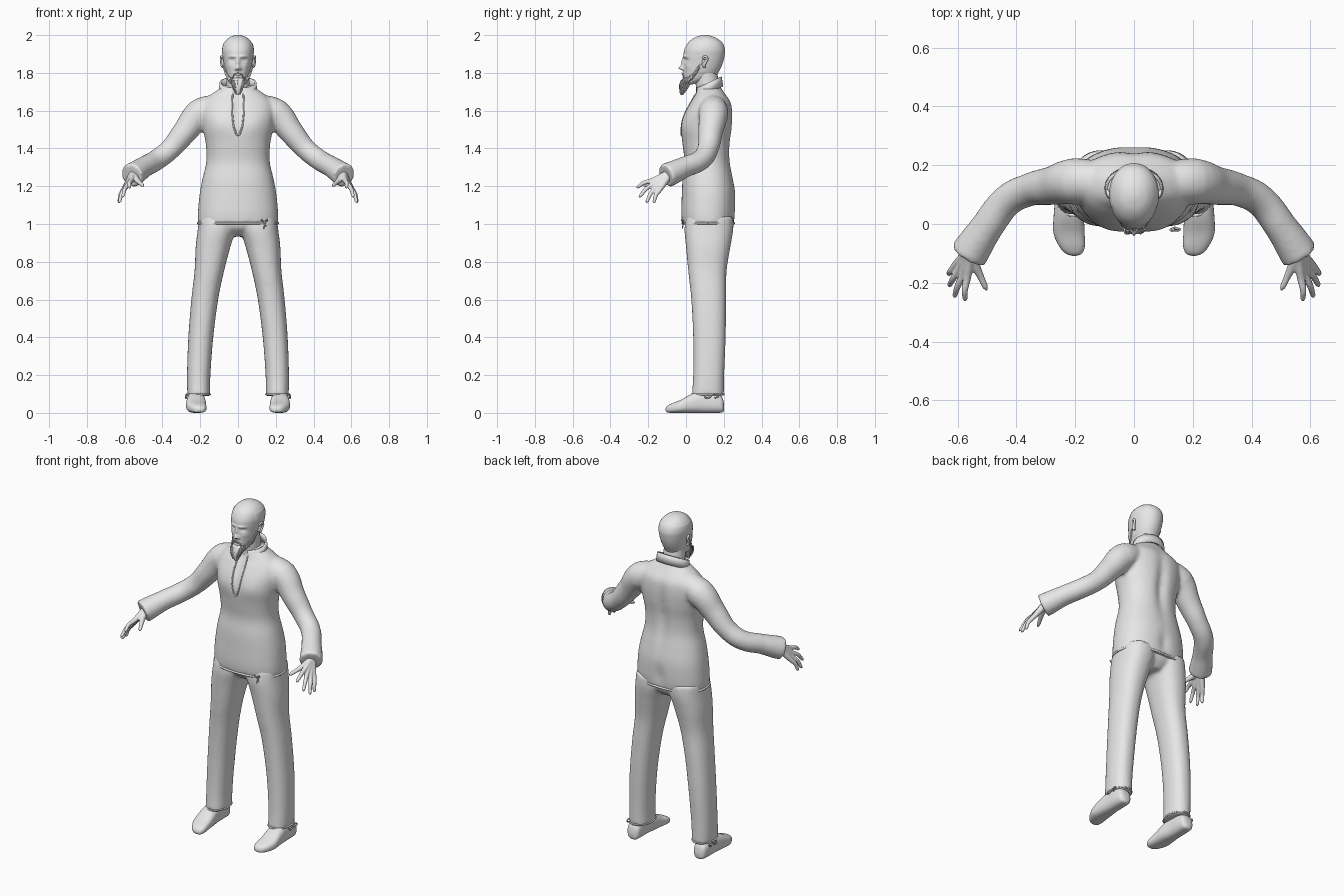
import bpy, bmesh, math, random
from mathutils import Vector

random.seed(4)
if "Cube" in bpy.data.objects:
    bpy.data.objects.remove(bpy.data.objects["Cube"])

grey = bpy.data.materials.new("light_grey")
grey.use_nodes = True
grey.diffuse_color = (0.8, 0.8, 0.8, 1)
grey.node_tree.nodes["Principled BSDF"].inputs["Base Color"].default_value = (0.8, 0.8, 0.8, 1)


def add_object(name, data):
    ob = bpy.data.objects.new(name, data)
    bpy.context.collection.objects.link(ob)
    data.materials.clear()
    data.materials.append(grey)
    return ob


def finish(name, bm):
    bmesh.ops.recalc_face_normals(bm, faces=bm.faces)
    for f in bm.faces:
        f.smooth = True
    me = bpy.data.meshes.new(name)
    bm.to_mesh(me)
    bm.free()
    return add_object(name, me)


def bake(ob):
    """Turn a curve or modified object into a plain mesh object."""
    bpy.context.view_layer.update()
    dg = bpy.context.evaluated_depsgraph_get()
    me = bpy.data.meshes.new_from_object(ob.evaluated_get(dg))
    name = ob.name
    bpy.data.objects.remove(ob)
    new = add_object(name, me)
    for p in me.polygons:
        p.use_smooth = True
        p.material_index = 0
    return new


def loft(name, rows, axis="z", side=1, segs=48, steps=5, power=2.3):
    """Rows are (position, centre x, half width, low, high); smoothly interpolated."""
    rows = [Vector(r) for r in rows]
    dense = []
    for i in range(len(rows) - 1):
        a, b = rows[max(i - 1, 0)], rows[i]
        c, d = rows[i + 1], rows[min(i + 2, len(rows) - 1)]
        for k in range(steps):
            t = k / steps
            dense.append(b + (c - a) * (t / 2) + (2 * a - 5 * b + 4 * c - d) * (t * t / 2)
                         + (3 * b - a - 3 * c + d) * (t ** 3 / 2))
    dense.append(rows[-1])
    bm = bmesh.new()
    rings = []
    for pos, cx, hw, lo, hi in dense:
        ring = []
        for k in range(segs):
            ang = math.tau * k / segs
            c, s = math.cos(ang), math.sin(ang)
            u = math.copysign(abs(c) ** (2 / power), c)
            v = math.copysign(abs(s) ** (2 / power), s)
            x, w = side * cx + hw * u, (lo + hi) / 2 + (hi - lo) / 2 * v
            ring.append(bm.verts.new((x, w, pos) if axis == "z" else (x, pos, w)))
        rings.append(ring)
    for r, q in zip(rings, rings[1:]):
        for k in range(segs):
            n = (k + 1) % segs
            bm.faces.new((r[k], r[n], q[n], q[k]))
    bm.faces.new(rings[0])
    bm.faces.new(rings[-1])
    return finish(name, bm)


def tube(name, paths, side=1, res=4):
    """Tapered tubes through (x, y, z, radius) points."""
    cu = bpy.data.curves.new(name, "CURVE")
    cu.dimensions = "3D"
    cu.bevel_depth, cu.bevel_resolution, cu.resolution_u = 1, res, 5
    cu.use_fill_caps = True
    for path in paths:
        sp = cu.splines.new("BEZIER")
        sp.bezier_points.add(len(path) - 1)
        for bp, (x, y, z, r) in zip(sp.bezier_points, path):
            bp.co, bp.radius = (x * side, y, z), r
            bp.handle_left_type = bp.handle_right_type = "AUTO"
    return bake(add_object(name, cu))


def fuse(name, parts, voxel, smooth):
    """Merge overlapping parts into one smooth skin."""
    bm = bmesh.new()
    for p in parts:
        bm.from_mesh(p.data)
        bpy.data.objects.remove(p)
    ob = finish(name, bm)
    m = ob.modifiers.new("skin", "REMESH")
    m.mode, m.voxel_size = "VOXEL", voxel
    m = ob.modifiers.new("soften", "SMOOTH")
    m.iterations, m.factor = smooth, 0.5
    return bake(ob)


def bump(ob, facing, mid, spots):
    """Soft pushes along y: (x, z, push, x spread, z spread)."""
    for v in ob.data.vertices:
        if (v.co.y - mid) * facing > 0:
            x, z = v.co.x, v.co.z
            v.co.y += sum(d * math.exp(-((x - a) / sx) ** 2 - ((z - b) / sz) ** 2)
                          for a, b, d, sx, sz in spots)


# Tunic body with chest, spine and neck slit, then sleeves
body = loft("body", [
    (1.00, 0, .212, -.02, .255), (1.06, 0, .212, -.025, .262), (1.16, 0, .203, -.022, .262),
    (1.24, 0, .188, -.018, .25), (1.33, 0, .168, -.008, .235), (1.42, 0, .17, -.018, .235),
    (1.50, 0, .185, -.025, .245), (1.58, 0, .195, -.01, .248), (1.64, 0, .185, .02, .24),
    (1.68, 0, .15, .045, .215), (1.715, 0, .1, .06, .19), (1.735, 0, .07, .075, .18)], segs=72)
bump(body, -1, .11, [(0, 1.62, .015, .02, .09), (.09, 1.53, -.008, .06, .05),
                     (-.09, 1.53, -.008, .06, .05)])
bump(body, 1, .11, [(0, 1.45, -.018, .03, .17), (0, 1.07, -.012, .03, .06)])
sleeves = [tube("sleeve", [[(.1, .14, 1.62, .07), (.2, .145, 1.585, .08), (.28, .13, 1.49, .066),
                            (.36, .115, 1.395, .056), (.43, .08, 1.34, .055),
                            (.5, -.01, 1.30, .056), (.55, -.085, 1.265, .064),
                            (.563, -.106, 1.256, .066)]], s, 8) for s in (1, -1)]
tunic = fuse("tunic", [body] + sleeves, .01, 6)

# Trousers: two legs and a seat
legs = [loft("leg", [
    (.09, .208, .06, .03, .2), (.2, .208, .062, .038, .202), (.4, .197, .066, .038, .21),
    (.6, .176, .071, .028, .212), (.75, .152, .078, .012, .215), (.88, .132, .092, 0, .235),
    (.97, .113, .1, -.008, .25), (1.04, .105, .1, .0, .25)], side=s) for s in (1, -1)]
seat = loft("seat", [(.935, 0, .05, .06, .2), (.98, 0, .13, .01, .235), (1.04, 0, .19, 0, .24)])
fuse("trousers", legs + [seat], .01, 6)


def on_tunic(x, z):
    """Front surface depth of the tunic."""
    hit, loc, _, _ = tunic.ray_cast(Vector((x, -1, z)), Vector((0, 1, 0)))
    return loc.y if hit else .06


# Edge of the neck slit and hems
slit = [(-.028, 1.69), (-.031, 1.64), (-.028, 1.56), (-.016, 1.495), (0, 1.47)]
slit += [(-x, z) for x, z in reversed(slit[:-1])]
tube("neck_slit_edge", [[(x, on_tunic(x, z), z, .0045) for x, z in slit]])
hem = []
for k in range(37):
    a = math.tau * k / 36
    c, s = math.cos(a), math.sin(a)
    hem.append((.211 * math.copysign(abs(c) ** .87, c),
                .1175 + .136 * math.copysign(abs(s) ** .87, s), 1.004, .006))
tube("tunic_hem", [hem])

# Stand collar, lower at the front and open there
bm = bmesh.new()
rows = []
for hw, depth, h in ((.1, .075, -.02), (.1, .071, .01), (.097, .067, .035)):
    row = []
    for k in range(41):
        a = -math.pi / 2 + .25 + (math.tau - .5) * k / 40
        y = .122 + depth * math.sin(a)
        row.append(bm.verts.new((hw * math.cos(a), y, 1.715 + h + (y - .122) * .45)))
    rows.append(row)
for r, q in zip(rows, rows[1:]):
    for k in range(40):
        bm.faces.new((r[k], r[k + 1], q[k + 1], q[k]))
collar = finish("collar", bm)
mod = collar.modifiers.new("thickness", "SOLIDIFY")
mod.thickness = .009

# Head and neck
tube("neck", [[(0, .125, 1.66, .072), (0, .115, 1.73, .062), (0, .1, 1.82, .06)]], 1, 8)
head = loft("head", [
    (1.738, 0, .018, 0, .03), (1.75, 0, .036, -.008, .07), (1.775, 0, .054, -.012, .15),
    (1.81, 0, .066, -.013, .176), (1.85, 0, .074, -.012, .194), (1.89, 0, .08, -.013, .204),
    (1.925, 0, .082, -.008, .206), (1.96, 0, .073, .012, .192), (1.985, 0, .05, .042, .16),
    (1.997, 0, .024, .075, .128), (2.0, 0, .004, .095, .105)], segs=96, steps=9, power=2.1)
face = [(0, 1.826, -.026, .012, .011), (0, 1.855, -.013, .009, .022),
        (0, 1.79, -.008, .018, .005), (0, 1.783, .006, .018, .003), (0, 1.776, -.008, .015, .005)]
for s in (1, -1):
    face += [(s * .031, 1.868, .012, .015, .009), (s * .03, 1.868, -.006, .009, .005),
             (s * .028, 1.887, -.007, .02, .006), (s * .013, 1.82, -.008, .006, .006),
             (s * .045, 1.835, -.004, .015, .014)]
bump(head, -1, .04, face)
for v in head.data.vertices:  # close-cropped hair stands slightly proud
    if v.co.y > .06 and 1.80 < v.co.z < 1.96:
        v.co.x *= 1.025
for s in (1, -1):
    tube("ear", [[(.078, .1, 1.828, .006), (.084, .095, 1.84, .008), (.088, .106, 1.862, .007),
                  (.09, .112, 1.876, .006), (.087, .1, 1.887, .006), (.08, .088, 1.876, .005)],
                 [(.076, .092, 1.84, .01), (.08, .098, 1.872, .011)]], s)

# Beard core with loose strands along chin and jaw
loft("beard", [(1.682, 0, .005, -.026, -.016), (1.705, 0, .017, -.034, .002),
               (1.735, 0, .03, -.034, .02), (1.762, 0, .036, -.024, .025),
               (1.775, 0, .02, -.014, .015)], segs=32)
strands = []
for _ in range(60):
    x, y = random.uniform(-.036, .036), random.uniform(-.026, .014)
    tip = random.uniform(1.685, 1.725)
    strands.append([(x, y, 1.762, .003), (x * .85, y - .008, 1.735, .0045),
                    (x * .4, y * .5 - .02, tip, .001)])
for k in range(36):
    t, s = (k // 2) / 17, 1 - 2 * (k % 2)
    x, y, z = .038 + .036 * t, -.004 + .075 * t, 1.762 + .07 * t * t
    strands.append([(s * x, y, z + .014, .003), (s * (x + .003), y, z, .004),
                    (s * x * .94, y - .006, z - random.uniform(.012, .024), .001)])
for s in (1, -1):
    strands.append([(0, -.021, 1.799, .003), (s * .016, -.017, 1.794, .004),
                    (s * .029, -.012, 1.772, .003), (s * .03, -.014, 1.752, .002)])
tube("beard_strands", strands, 1, 1)

# Hands: wrist, four fanned fingers and thumb
wrist = Vector((.553, -.085, 1.267))
first, last = Vector((.568, -.185, 1.228)), Vector((.607, -.14, 1.18))
tips = [(.575, -.262, 1.192), (.612, -.25, 1.142), (.63, -.212, 1.112), (.632, -.172, 1.112)]
fingers = []
for i, tip in enumerate(tips):
    knuckle, tip = first.lerp(last, i / 3), Vector(tip)
    middle = knuckle.lerp(tip, .5) + Vector((.004, -.004, .006))
    fingers.append([(*wrist, .025), (*wrist.lerp(knuckle, .55), .017), (*knuckle, .0135),
                    (*middle, .011), (*knuckle.lerp(tip, .9), .009), (*tip, .004)])
fingers.append([(*wrist, .022), (.542, -.135, 1.24, .018), (.522, -.178, 1.22, .012),
                (.506, -.213, 1.206, .01), (.5, -.226, 1.2, .004)])
for s, label in ((1, "left"), (-1, "right")):
    fuse(label + "_hand", [tube("finger", [f], s) for f in fingers], .004, 2)

    # Shoes
    loft(label + "_shoe", [
        (.202, .222, .015, .012, .045), (.19, .222, .036, .002, .085), (.15, .223, .043, 0, .11),
        (.09, .223, .045, 0, .115), (.03, .222, .051, 0, .1), (-.03, .221, .053, 0, .068),
        (-.075, .211, .044, 0, .05), (-.1, .205, .028, .003, .036), (-.108, .203, .008, .012, .022)],
        axis="y", side=s, power=2.6)

    # Drawstring knots at the ankles
    tube(label + "_ankle_tie", [
        [(.268, .12, .1, .004), (.274, .1, .085, .004), (.276, .12, .08, .004), (.27, .14, .1, .004)],
        [(.268, .14, .1, .004), (.276, .17, .09, .004), (.274, .15, .078, .004)]], s, 2)
    tube(label + "_trouser_hem", [[(.208 + .06 * math.cos(math.tau * k / 24),
                                    .115 + .085 * math.sin(math.tau * k / 24), .098, .005)
                                   for k in range(25)]], s, 2)

# Knot on the tunic hem
tube("hem_tie", [
    [(.14, -.012, 1.0, .004), (.125, -.022, 1.022, .003), (.14, -.022, 1.015, .003),
     (.155, -.02, 1.025, .003), (.142, -.015, 1.003, .004)],
    [(.142, -.014, 1.0, .004), (.137, -.02, .975, .002)],
    [(.142, -.014, 1.0, .004), (.15, -.018, .985, .002)]], 1, 2)
